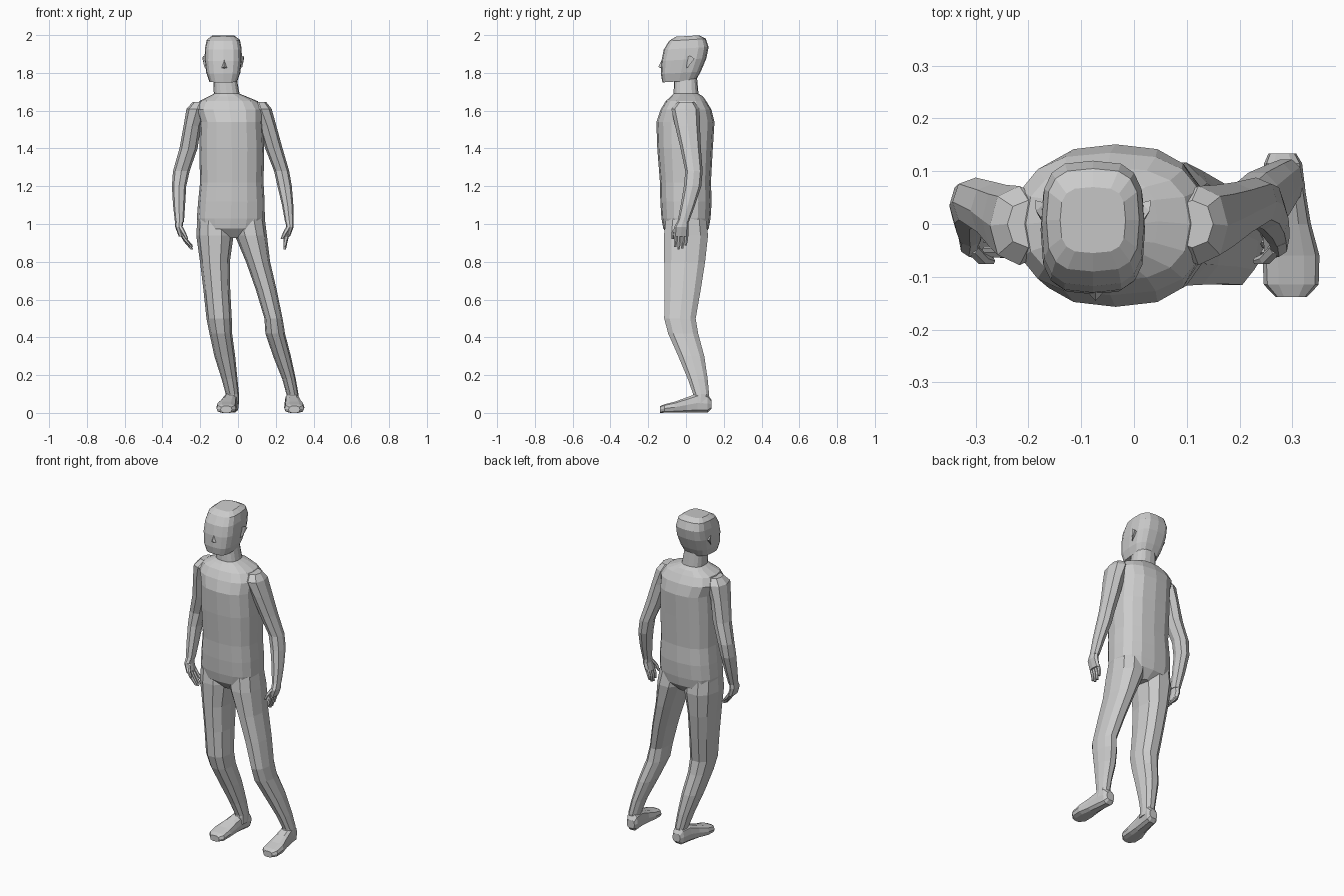
import bpy, bmesh
from math import cos, sin, pi
from mathutils import Vector


def sp(v, e):
    return (1 if v >= 0 else -1) * abs(v) ** e


def loft(name, rings, n=10, p=2.3, axis='z', tilt=0.0, parts=None):
    """Skin rounded rings (x, y, z, half_a, half_b) into a closed flat-faced solid."""
    bm = bmesh.new()
    loops = []
    for cx, cy, cz, a, b in rings:
        loop = []
        for i in range(n):
            t = 2 * pi * i / n
            u, v = a * sp(cos(t), 2 / p), b * sp(sin(t), 2 / p)
            if axis == 'z':
                co = (cx + u, cy + v, cz + v * tilt)
            else:
                co = (cx + u, cy, cz + v)
            loop.append(bm.verts.new(co))
        loops.append(loop)
    for l0, l1 in zip(loops, loops[1:]):
        for i in range(n):
            j = (i + 1) % n
            bm.faces.new((l0[i], l0[j], l1[j], l1[i]))
    bm.faces.new(loops[0])
    bm.faces.new(loops[-1])
    return finish(name, bm)


def finish(name, bm):
    bmesh.ops.recalc_face_normals(bm, faces=bm.faces)
    me = bpy.data.meshes.new(name)
    bm.to_mesh(me)
    bm.free()
    ob = bpy.data.objects.new(name, me)
    bpy.context.collection.objects.link(ob)
    return ob


def wedge(name, pts):
    """Convex hull of a few points."""
    bm = bmesh.new()
    for q in pts:
        bm.verts.new(q)
    bmesh.ops.convex_hull(bm, input=bm.verts)
    return finish(name, bm)


# Torso and neck
loft("torso", [
    (-.025, 0, .925, .03, .08), (-.04, 0, .975, .165, .12), (-.038, 0, 1.03, .18, .13),
    (-.035, 0, 1.12, .176, .136), (-.033, -.003, 1.22, .168, .135), (-.033, -.005, 1.4, .172, .147),
    (-.035, -.003, 1.54, .166, .154), (-.045, 0, 1.605, .18, .135), (-.05, 0, 1.65, .155, .108),
    (-.055, .005, 1.675, .1, .085), (-.06, 0, 1.69, .068, .066), (-.07, -.002, 1.78, .062, .06)],
    n=16, p=2.6)

# Head: boxy skull with a flat face
skull = [(1.755, -.125, .052, .074), (1.80, -.133, .078, .09), (1.87, -.13, .108, .099),
         (1.93, -.118, .12, .097), (1.975, -.09, .105, .088), (1.995, -.055, .07, .062)]
loft("head", [(-.078, (f + k) / 2, z, w, (k - f) / 2) for z, f, k, w in skull],
     n=16, p=3.2, tilt=0.06)

# Nose
wedge("nose", [(-.073, -.125, 1.875), (-.092, -.125, 1.825), (-.054, -.125, 1.825),
               (-.073, -.146, 1.832), (-.073, -.125, 1.82)])

# Ears
for s, side in ((-1, "right"), (1, "left")):
    x = -.078 + s * .09
    wedge(side + "_ear", [(x, .0, 1.885), (x, .0, 1.825), (x, .04, 1.87),
                          (x + s * .02, .045, 1.875), (x + s * .018, .025, 1.89), (x + s * .01, .01, 1.83)])

# Legs: shared heights and depths, each with its own centre line and width
leg_levels = [(1.03, 0, .11), (.94, 0, .122), (.8, -.007, .113), (.65, -.018, .1), (.5, -.032, .087),
              (.42, -.015, .083), (.3, .028, .072), (.18, .062, .055), (.1, .08, .044), (.05, .075, .045)]
leg_x = {
    "right": [(-.125, .09), (-.122, .099), (-.122, .079), (-.112, .071), (-.1, .067),
              (-.091, .06), (-.07, .055), (-.045, .042), (-.03, .035), (-.03, .036)],
    "left": [(.05, .092), (.068, .085), (.106, .064), (.15, .055), (.188, .048),
             (.197, .052), (.233, .047), (.27, .036), (.288, .032), (.29, .034)]}
for side, prof in leg_x.items():
    loft(side + "_leg", [(x, y, z, rx, ry) for (z, y, ry), (x, rx) in zip(leg_levels, prof)])

# Feet: flat soles, low toes
foot = [(.134, .026, .02, .07), (.115, .036, 0, .1), (.06, .038, 0, .105), (.0, .043, 0, .082),
        (-.06, .054, 0, .06), (-.115, .052, 0, .046), (-.138, .03, 0, .036)]
for side, hx, tx in (("right", -.028, -.062), ("left", .281, .298)):
    loft(side + "_foot", [(hx + (tx - hx) * min(1, (.134 - y) / .2), y, (b + t) / 2, w, (t - b) / 2)
                          for y, w, b, t in foot], p=3, axis='y')

# Arms
arm_levels = [(1.645, 0, .045), (1.61, -.003, .075), (1.52, .008, .066), (1.4, .025, .054), (1.28, .042, .046),
              (1.2, .035, .046), (1.1, .01, .038), (1.01, -.015, .03)]
arm_x = {
    "right": [(-.2, .04), (-.217, .056), (-.242, .046), (-.262, .048), (-.3, .044),
              (-.312, .038), (-.312, .032), (-.31, .024)],
    "left": [(.11, .04), (.122, .056), (.155, .048), (.19, .046), (.231, .04),
             (.247, .038), (.263, .03), (.272, .023)]}
for side, prof in arm_x.items():
    loft(side + "_arm", [(x, y, z, rx, ry) for (z, y, ry), (x, rx) in zip(arm_levels, prof)], n=8)

# Hands: palm, four curled fingers, thumb
for side, s, w, tip in (("right", 1, -.31, .065), ("left", -1, .272, .025)):
    loft(side + "_palm", [(w, -.015, 1.02, .022, .028), (w + s * -.003, -.024, .985, .02, .038),
                          (w + s * .012, -.026, .935, .016, .04)], n=8)
    for k in range(4):
        y = -.054 + k * .0185
        drop = (0, .012, .008, -.008)[k]
        loft(f"{side}_finger_{k + 1}", [
            (w + s * .01, y, .95, .012, .01), (w + s * (.012 + tip * .35), y, .912 - drop * .5, .011, .01),
            (w + s * tip, y - .004, .878 - drop, .007, .007)], n=6)
    loft(side + "_thumb", [(w + s * .002, -.045, .99, .013, .012), (w + s * .022, -.066, .955, .012, .011),
                           (w + s * .04, -.07, .92, .007, .007)], n=6)
